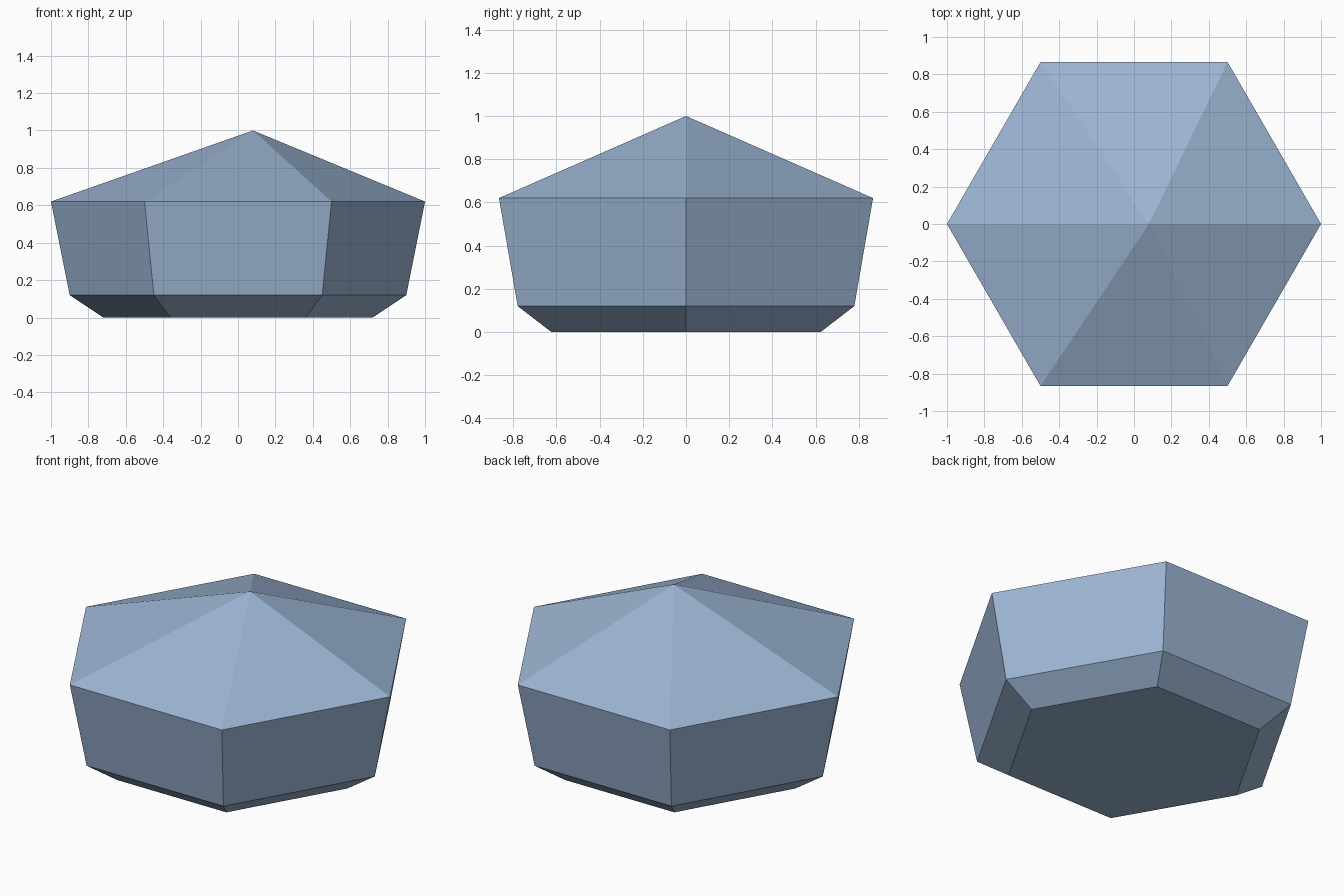
import bpy, bmesh, math

if "Cube" in bpy.data.objects:
    bpy.data.objects.remove(bpy.data.objects["Cube"])

SIDES = 6
RINGS = [(0.72, 0.0), (0.90, 0.12), (1.0, 0.62)]  # radius, height
APEX = (0.08, 0.0, 1.0)

# Single blue-grey colour
blue = bpy.data.materials.new("blue_grey")
blue.diffuse_color = (0.33, 0.46, 0.65, 1.0)
blue.use_nodes = True
blue.node_tree.nodes["Principled BSDF"].inputs["Base Color"].default_value = blue.diffuse_color

bm = bmesh.new()

# Hexagonal rings, from the base up to the widest edge
rings = []
for r, z in RINGS:
    angles = [2 * math.pi * i / SIDES for i in range(SIDES)]
    rings.append([bm.verts.new((r * math.cos(a), r * math.sin(a), z)) for a in angles])

# Flat base
bm.faces.new(rings[0][::-1])

# Bevelled foot and flared walls
for low, high in zip(rings, rings[1:]):
    for i in range(SIDES):
        j = (i + 1) % SIDES
        bm.faces.new((low[i], low[j], high[j], high[i]))

# Faceted crown rising to the off-centre point
tip = bm.verts.new(APEX)
for i in range(SIDES):
    bm.faces.new((rings[-1][i], rings[-1][(i + 1) % SIDES], tip))

bm.normal_update()
mesh = bpy.data.meshes.new("faceted_stone")
bm.to_mesh(mesh)
bm.free()
mesh.materials.append(blue)
bpy.context.collection.objects.link(bpy.data.objects.new("faceted_stone", mesh))
